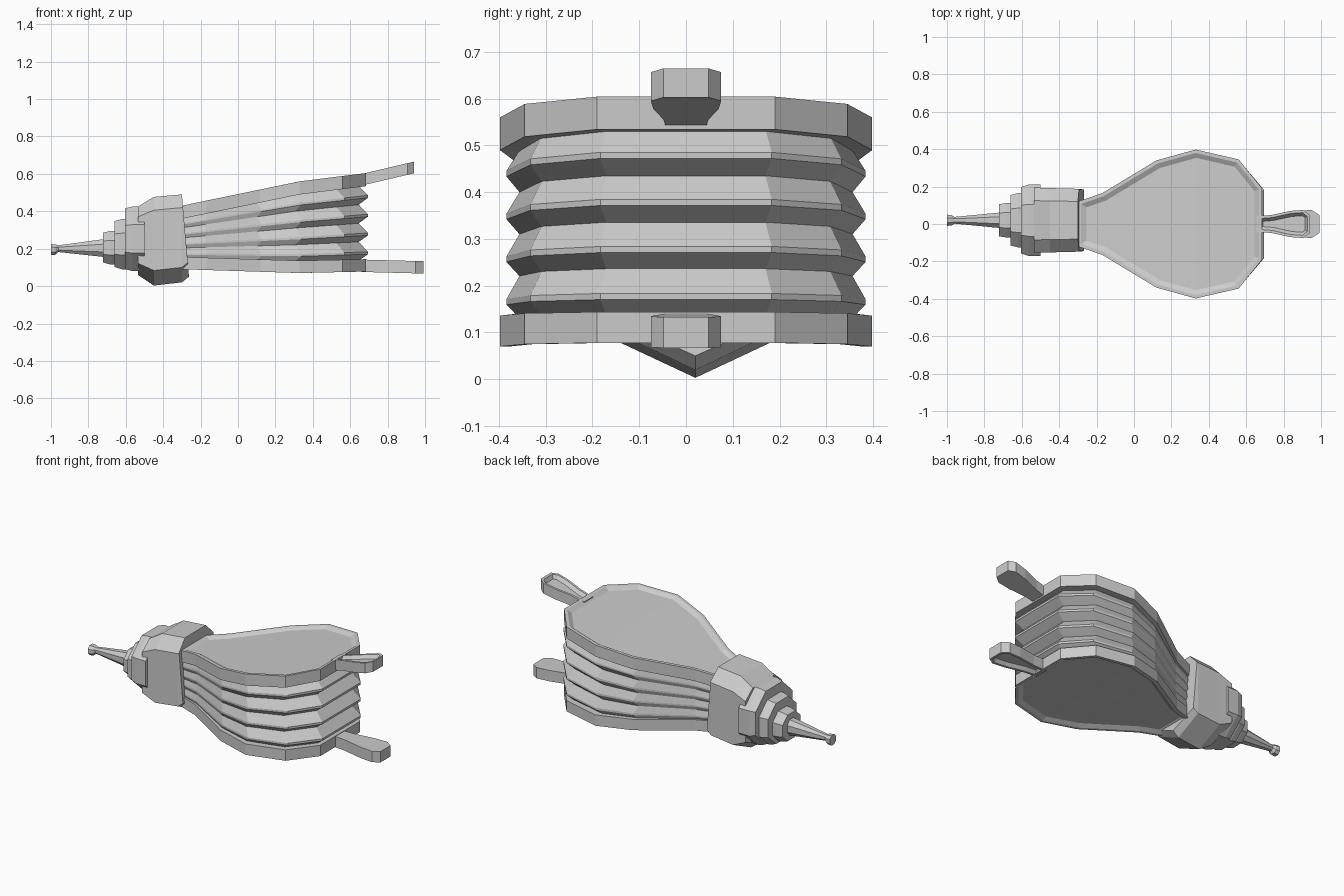
import bpy, bmesh

cube = bpy.data.objects.get("Cube")
if cube:
    bpy.data.objects.remove(cube, do_unlink=True)

grey = bpy.data.materials.new("plain grey")
grey.use_nodes = True
grey.diffuse_color = (0.6, 0.6, 0.6, 1)
grey.node_tree.nodes["Principled BSDF"].inputs["Base Color"].default_value = (0.6, 0.6, 0.6, 1)


def finish(bm, name):
    bmesh.ops.recalc_face_normals(bm, faces=bm.faces)
    mesh = bpy.data.meshes.new(name)
    bm.to_mesh(mesh)
    bm.free()
    mesh.materials.append(grey)
    obj = bpy.data.objects.new(name, mesh)
    bpy.context.collection.objects.link(obj)
    return obj


def line(points):
    """Height along x, interpolated between the given (x, z) points."""
    def height(x):
        for (x0, z0), (x1, z1) in zip(points, points[1:]):
            if x <= x1:
                break
        return z0 + (z1 - z0) * (x - x0) / (x1 - x0)
    return height


def plank(name, outline, outer, thick, rim, wall, depth):
    """Mirrored outline between two heights, with a sunken outer face."""
    bm = bmesh.new()
    grid = []
    for x, w in outline:
        z = outer(x)
        grid.append([bm.verts.new(p) for p in
                     ((x, -w, z), (x, w, z), (x, w, z - thick), (x, -w, z - thick))])
    outside = []
    for a, b in zip(grid, grid[1:]):
        outside.append(bm.faces.new((a[0], b[0], b[1], a[1])))
        for i in (1, 2, 3):
            j = (i + 1) % 4
            bm.faces.new((a[i], b[i], b[j], a[j]))
    bm.faces.new(grid[0])
    bm.faces.new(grid[-1])
    bmesh.ops.recalc_face_normals(bm, faces=bm.faces)
    bmesh.ops.inset_region(bm, faces=outside, thickness=rim, use_even_offset=True)
    bmesh.ops.inset_region(bm, faces=outside, thickness=wall, depth=-depth,
                           use_even_offset=True)
    return finish(bm, name)


def loft(name, stations, section):
    """Section scaled at stations (x, y centre, half width, z low, z high, top lean)."""
    bm = bmesh.new()
    rings = []
    for x, yc, w, lo, hi, lean in stations:
        rings.append([bm.verts.new((x + lean * v, yc + u * w, lo + (hi - lo) * v))
                      for u, v in section])
    n = len(section)
    for a, b in zip(rings, rings[1:]):
        for i in range(n):
            j = (i + 1) % n
            bm.faces.new((a[i], a[j], b[j], b[i]))
    bm.faces.new(rings[0])
    bm.faces.new(rings[-1])
    return finish(bm, name)


# Pear-shaped boards and their handles
pear = [(-0.3, 0.12), (-0.17, 0.165), (0.12, 0.34), (0.33, 0.398),
        (0.56, 0.345), (0.685, 0.19)]
top_z = line([(-0.3, 0.43), (0.33, 0.56), (0.69, 0.605)])
bottom_z = line([(-0.3, 0.09), (0.33, 0.07), (0.69, 0.078)])
plank("top_board", pear, top_z, 0.07, 0.018, 0.025, 0.015)
plank("bottom_board", pear, bottom_z, -0.066, 0.018, 0.025, 0.015)

grip = [(0, 0.042), (0.08, 0.048), (0.18, 0.07), (0.25, 0.075), (0.285, 0.048)]
plank("top_handle", [(0.655 + x, w) for x, w in grip],
      line([(0.65, 0.597), (0.94, 0.665)]), 0.062, 0.014, 0.016, 0.02)
plank("bottom_handle", [(0.66 + x * 1.16, w) for x, w in grip],
      line([(0.65, 0.076), (0.99, 0.067)]), -0.066, 0.014, 0.016, 0.02)

# Pleated leather: zigzag rings fanned between the boards
FOLDS = 4
levels = [(0, 0)]
for f in range(FOLDS):
    levels += [((f + 0.32) / FOLDS, 1), ((f + 0.45) / FOLDS, 1), ((f + 1) / FOLDS, 0)]
bm = bmesh.new()
rings = []
for t, out in levels:
    sx, sy = (1.01, 0.965) if out else (0.96, 0.895)
    half = [(-0.3 + (x + 0.3) * sx, w * sy) for x, w in pear]
    loop = half + [(x, -w) for x, w in reversed(half)]
    ring = []
    for x, y in loop:
        low, high = bottom_z(x) + 0.06, top_z(x) - 0.065
        ring.append(bm.verts.new((x, y, low + (high - low) * t)))
    rings.append(ring)
for a, b in zip(rings, rings[1:]):
    for i in range(len(a)):
        j = (i + 1) % len(a)
        bm.faces.new((a[i], a[j], b[j], b[i]))
finish(bm, "pleated_bag")

# Collar block with a keel underneath
keel = [(0, 0), (1, 0.17), (1.0, 0.85), (0.6, 1), (-0.6, 1), (-1, 0.85), (-1, 0.17)]
loft("collar", [(-0.535, 0.02, 0.175, 0.06, 0.425, 0),
                (-0.45, 0.02, 0.172, 0.003, 0.477, 0),
                (-0.30, 0.02, 0.168, 0.02, 0.49, 0),
                (-0.262, 0.02, 0.165, 0.05, 0.49, -0.038)], keel)

# Stepped rings narrowing to the nozzle
octagon = [(0.45, 0), (1, 0.28), (1, 0.72), (0.45, 1),
           (-0.45, 1), (-1, 0.72), (-1, 0.28), (-0.45, 0)]
steps = [("large_step", -0.605, -0.50, 0.19, 0.08, 0.425),
         ("middle_step", -0.66, -0.58, 0.145, 0.09, 0.358),
         ("small_step", -0.722, -0.64, 0.092, 0.115, 0.295)]
for name, x0, x1, w, lo, hi in steps:
    loft(name, [(x0, 0.02, w * 0.93, lo + 0.012, hi - 0.01, 0),
                (x0 + 0.04, 0.02, w, lo, hi, 0),
                (x1, 0.02, w, lo, hi, 0)], octagon)

# Nozzle with a flared tip
loft("nozzle", [(-1.0, 0.02, 0.03, 0.165, 0.225, 0),
                (-0.975, 0.02, 0.028, 0.168, 0.222, 0),
                (-0.96, 0.02, 0.018, 0.182, 0.218, 0),
                (-0.71, 0.02, 0.042, 0.155, 0.252, 0)], octagon)
